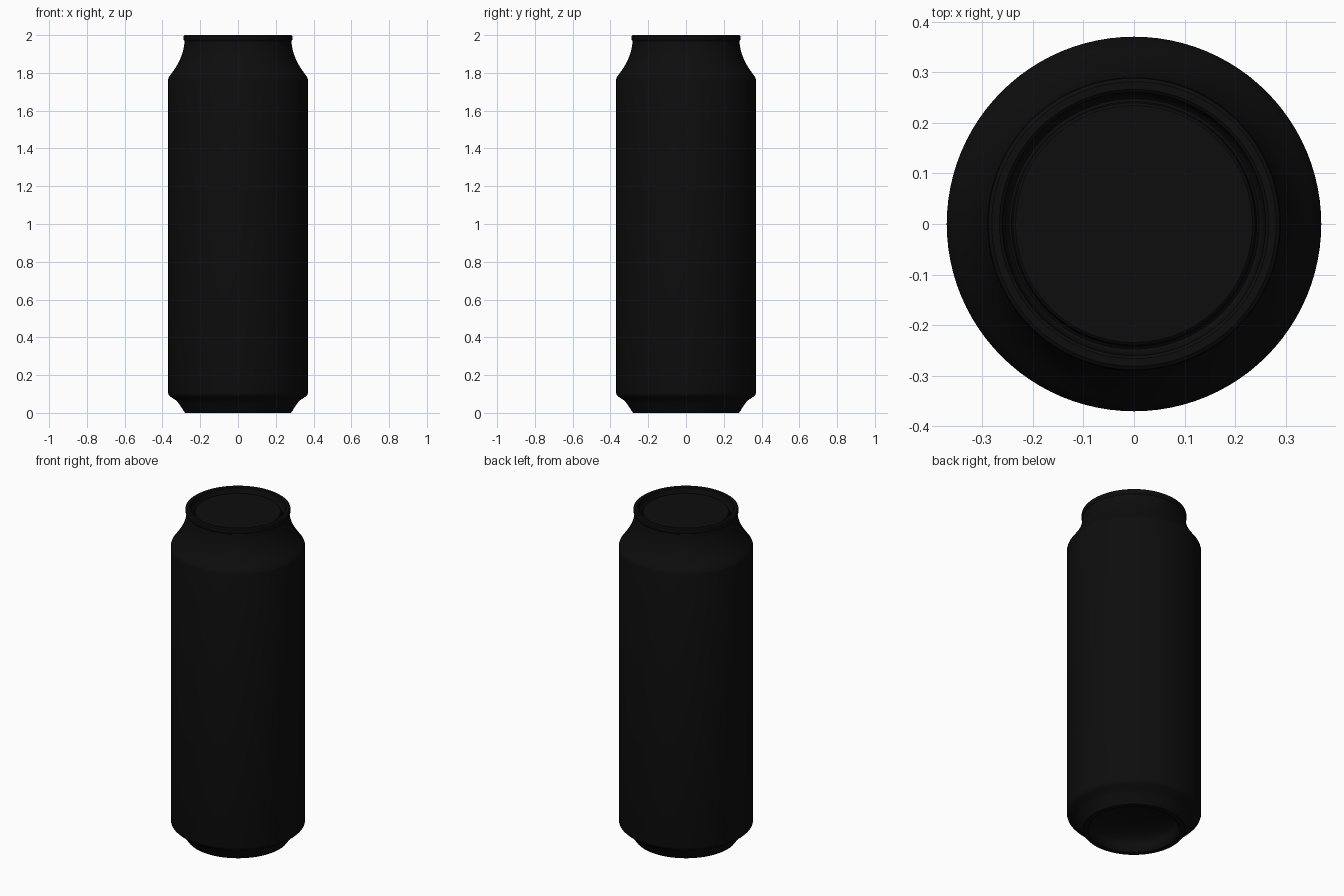
import bpy, bmesh, math

if "Cube" in bpy.data.objects:
    bpy.data.objects.remove(bpy.data.objects["Cube"])

SEGMENTS = 96

black = bpy.data.materials.new("black_metal")
black.diffuse_color = (0.004, 0.004, 0.004, 1)
black.use_nodes = True
black.node_tree.nodes["Principled BSDF"].inputs["Base Color"].default_value = black.diffuse_color


def lathe(name, profile):
    """Spin an (r, z) profile around the z axis."""
    bm = bmesh.new()
    verts = [bm.verts.new((r, 0, z)) for r, z in profile]
    edges = [bm.edges.new(pair) for pair in zip(verts, verts[1:])]
    bmesh.ops.spin(bm, geom=verts + edges, axis=(0, 0, 1), cent=(0, 0, 0),
                   angle=math.tau, steps=SEGMENTS, use_duplicate=False)
    bmesh.ops.remove_doubles(bm, verts=bm.verts, dist=1e-5)
    bmesh.ops.recalc_face_normals(bm, faces=bm.faces)
    mesh = bpy.data.meshes.new(name)
    bm.to_mesh(mesh)
    bm.free()
    obj = bpy.data.objects.new(name, mesh)
    bpy.context.collection.objects.link(obj)
    mesh.materials.append(black)
    bpy.ops.object.select_all(action='DESELECT')
    obj.select_set(True)
    bpy.context.view_layer.objects.active = obj
    bpy.ops.object.shade_smooth_by_angle(angle=math.radians(35))
    return obj


# Underside dome, arched up from the foot ring
dome = [(0.235 * math.sin(a), 0.035 + 0.075 * math.cos(a))
        for a in (math.pi / 2 * i / 10 for i in range(11))]
foot = [(0.242, 0.012), (0.252, 0.0), (0.28, 0.0)]

# Side wall: flared base, straight body, tapered shoulder and neck
base = [(0.286, 0.008), (0.308, 0.042), (0.318, 0.056), (0.33, 0.068),
        (0.358, 0.086), (0.367, 0.095), (0.37, 0.106)]
shoulder = [(0.37, 1.764), (0.367, 1.776), (0.352, 1.797), (0.334, 1.822),
            (0.316, 1.852), (0.301, 1.885), (0.291, 1.915), (0.285, 1.945),
            (0.283, 1.968)]

# Rolled rim and recessed lid
rim = [(0.288, 1.975), (0.29, 1.985), (0.288, 1.995), (0.281, 2.0),
       (0.266, 2.0), (0.26, 1.995)]
lid = [(0.257, 1.975), (0.252, 1.96), (0.247, 1.956), (0.242, 1.96),
       (0.239, 1.972), (0.234, 1.976), (0.0, 1.976)]

lathe("can_body", dome + foot + base + shoulder)
lathe("can_lid", [shoulder[-1]] + rim + lid)
